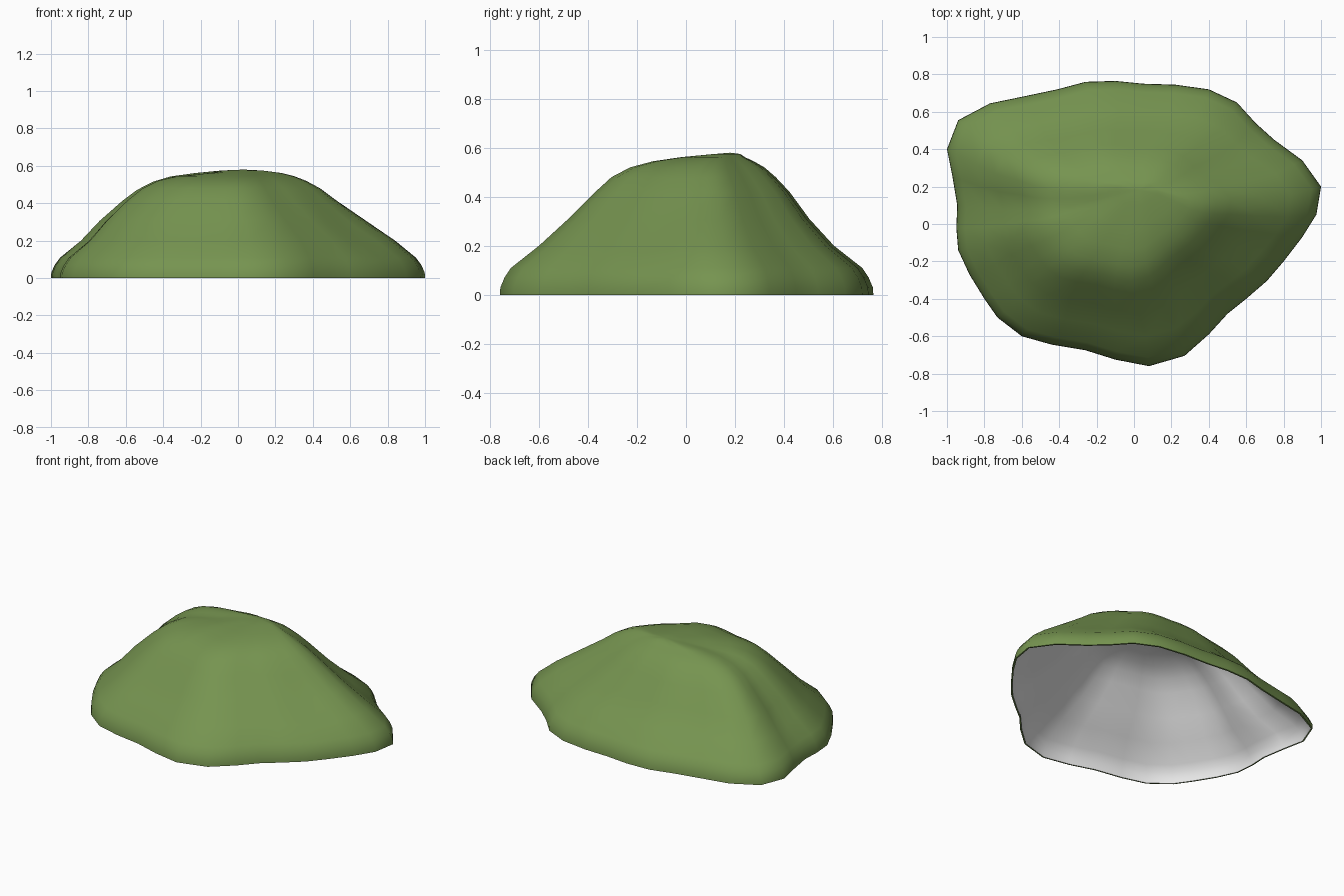
import bpy, bmesh, math

cube = bpy.data.objects.get("Cube")
if cube:
    bpy.data.objects.remove(cube, do_unlink=True)


def flat_material(name, rgb):
    mat = bpy.data.materials.new(name)
    mat.use_nodes = True
    mat.diffuse_color = (*rgb, 1)
    bsdf = next(n for n in mat.node_tree.nodes if n.type == 'BSDF_PRINCIPLED')
    bsdf.inputs["Base Color"].default_value = (*rgb, 1)
    return mat


# Ground outline of the mound, counter-clockwise
outline = [
    (1, .2), (.9, .34), (.75, .45), (.65, .54), (.55, .65), (.4, .72), (.22, .745),
    (.05, .75), (-.1, .765), (-.26, .76), (-.41, .72), (-.6, .68), (-.77, .645),
    (-.94, .555), (-1, .4), (-.97, .25), (-.945, .1), (-.95, -.02), (-.94, -.14),
    (-.88, -.27), (-.8, -.4), (-.73, -.5), (-.6, -.6), (-.44, -.645), (-.26, -.675),
    (-.1, -.725), (.08, -.76), (.27, -.705), (.4, -.59), (.5, -.48), (.6, -.4),
    (.71, -.305), (.8, -.2), (.9, -.07), (.975, .05)]

# Contour levels: height, x scale, y scale, x shift, y shift
levels = [
    (0, 1, 1, 0, 0), (.03, .998, .997, 0, 0), (.07, .98, .975, 0, 0),
    (.11, .95, .94, 0, 0), (.2, .84, .79, 0, 0), (.31, .71, .645, -.03, .01),
    (.42, .57, .52, -.05, .025), (.48, .49, .44, -.05, .03),
    (.52, .41, .36, -.045, .045), (.545, .33, .27, -.03, .07),
    (.562, .23, .17, 0, .11), (.575, .11, .08, .02, .16)]

# Shallow hollows: x, y, x radius, y radius, depth
hollows = [(-.7, .13, .2, .1, .03), (.6, -.12, .2, .14, .03), (-.25, .09, .2, .05, .012)]


def carved(x, y, z):
    for cx, cy, rx, ry, depth in hollows:
        fade = min(1, z / .2)
        z -= fade * depth * math.exp(-((x - cx) / rx) ** 2 - ((y - cy) / ry) ** 2)
    return (x, y, z)


# Loft the contours into an open dome
bm = bmesh.new()
rings = [[bm.verts.new(carved(x * sx + dx, y * sy + dy, z)) for x, y in outline]
         for z, sx, sy, dx, dy in levels]
count = len(outline)
for low, high in zip(rings, rings[1:]):
    for i in range(count):
        j = (i + 1) % count
        bm.faces.new((low[i], low[j], high[j], high[i]))
peak = bm.verts.new((.03, .18, .58))
for i in range(count):
    bm.faces.new((rings[-1][i], rings[-1][(i + 1) % count], peak))

mesh = bpy.data.meshes.new("mound_shell")
bm.to_mesh(mesh)
bm.free()
mound = bpy.data.objects.new("mound_shell", mesh)
bpy.context.collection.objects.link(mound)
mesh.materials.append(flat_material("moss_green", (.18, .295, .08)))
mesh.materials.append(flat_material("pale_grey_lining", (.8, .8, .8)))

# Thin wall with a grey lining and a green rim
wall = mound.modifiers.new("wall", 'SOLIDIFY')
wall.thickness = .01
wall.offset = -1
wall.material_offset = 1
wall.material_offset_rim = 0

bpy.ops.object.select_all(action='DESELECT')
mound.select_set(True)
bpy.context.view_layer.objects.active = mound
bpy.ops.object.modifier_apply(modifier="wall")
bpy.ops.object.shade_smooth_by_angle(angle=math.radians(60))
